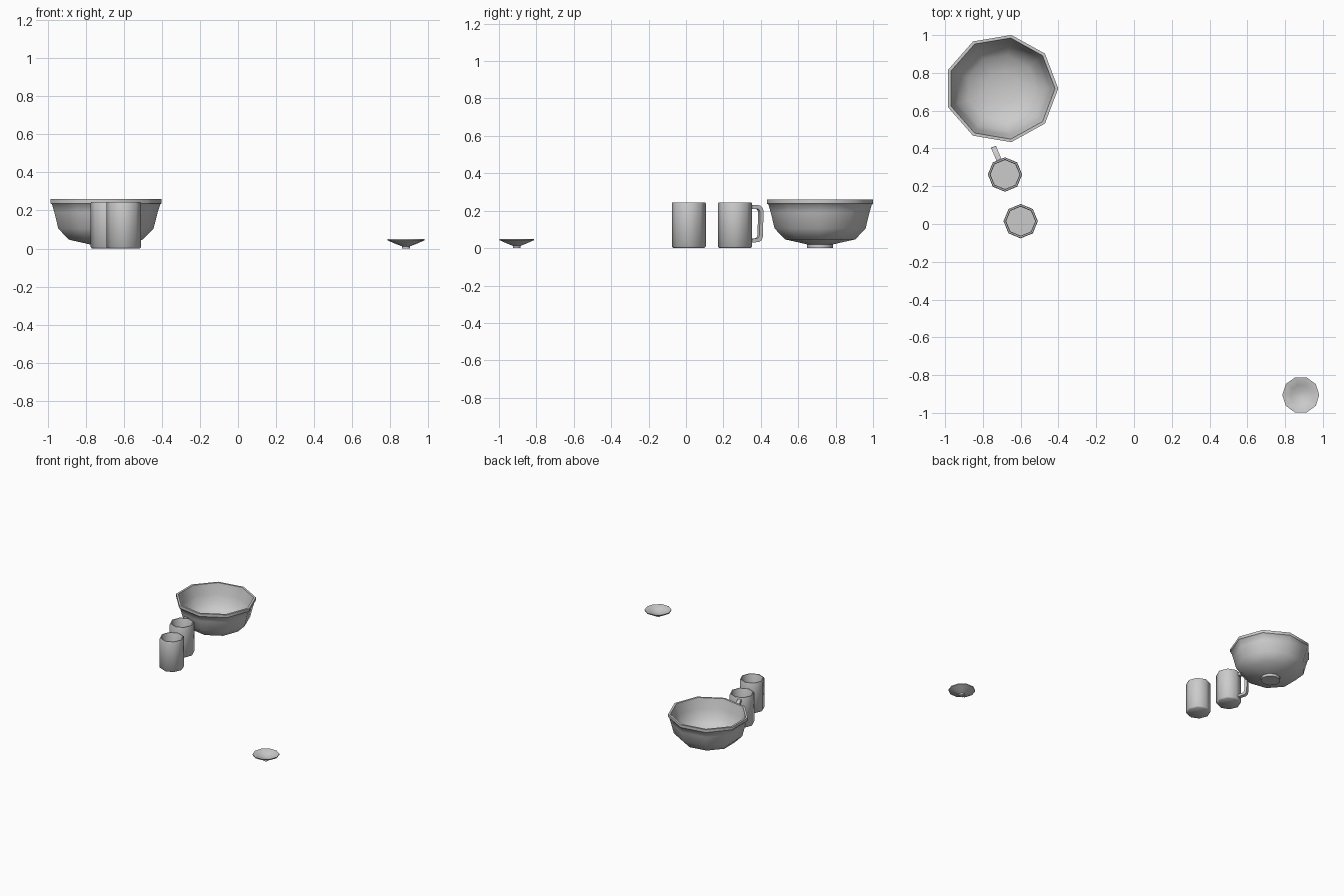
import bpy, bmesh
from math import pi, cos, sin, radians
from mathutils import Vector

if "Cube" in bpy.data.objects:
    bpy.data.objects.remove(bpy.data.objects["Cube"])


def finish(name, bm, loc, angle):
    bmesh.ops.recalc_face_normals(bm, faces=bm.faces)
    me = bpy.data.meshes.new(name)
    bm.to_mesh(me)
    bm.free()
    ob = bpy.data.objects.new(name, me)
    bpy.context.collection.objects.link(ob)
    ob.location = loc
    bpy.ops.object.select_all(action='DESELECT')
    ob.select_set(True)
    bpy.context.view_layer.objects.active = ob
    bpy.ops.object.shade_smooth_by_angle(angle=radians(angle))
    return ob


def lathe(name, profile, sides, loc, angle=50, sy=1.0):
    """Spin an (r, z) profile; first and last rings are capped."""
    bm = bmesh.new()
    rings = []
    for r, z in profile:
        rings.append([bm.verts.new((r * cos(2 * pi * i / sides),
                                    r * sin(2 * pi * i / sides) * sy, z))
                      for i in range(sides)])
    for a, b in zip(rings, rings[1:]):
        for i in range(sides):
            j = (i + 1) % sides
            bm.faces.new((a[i], a[j], b[j], b[i]))
    bm.faces.new(rings[0])
    bm.faces.new(rings[-1])
    return finish(name, bm, loc, angle)


# Large nine-sided bowl: foot, outer wall, rim, inner wall
lathe("bowl", [(.073, 0), (.073, .02), (.20, .047), (.258, .105), (.28, .19),
               (.293, .232), (.301, .238), (.301, .26), (.284, .26),
               (.278, .235), (.262, .18), (.242, .115), (.185, .065), (.09, .035)],
      9, (-.702, .717, 0), sy=.957)

# Two octagonal mugs
MUG = [(.083, 0), (.091, .008), (.091, .238), (.088, .245), (.080, .245),
       (.077, .238), (.077, .02)]
lathe("mug", MUG, 8, (-.683, .262, 0))
lathe("cup", MUG, 8, (-.600, .015, 0))

# Mug handle: rectangular section swept along a C-shaped path (outer, inner pairs)
bm = bmesh.new()
d = Vector((cos(radians(112.5)), sin(radians(112.5)), 0))
side = Vector((-d.y, d.x, 0)) * .014
path = [((.078, .231), (.078, .209)), ((.138, .229), (.130, .208)),
        ((.156, .212), (.137, .200)), ((.159, .195), (.139, .19)),
        ((.156, .065), (.136, .07)), ((.150, .044), (.132, .06)),
        ((.134, .033), (.124, .053)), ((.078, .028), (.078, .047))]
secs = []
for (ro, zo), (ri, zi) in path:
    o, n = d * ro + Vector((0, 0, zo)), d * ri + Vector((0, 0, zi))
    secs.append([bm.verts.new(p) for p in (o + side, o - side, n - side, n + side)])
for a, b in zip(secs, secs[1:]):
    for i in range(4):
        j = (i + 1) % 4
        bm.faces.new((a[i], a[j], b[j], b[i]))
bm.faces.new(secs[0])
bm.faces.new(secs[-1])
finish("mug_handle", bm, (-.683, .262, 0), 50)

# Small ten-sided dish on a narrow foot
lathe("dish", [(.021, 0), (.021, .012), (.058, .026), (.098, .043), (.098, .05),
               (.094, .05), (.055, .032), (.018, .02)],
      10, (.883, -.905, 0), 40)
